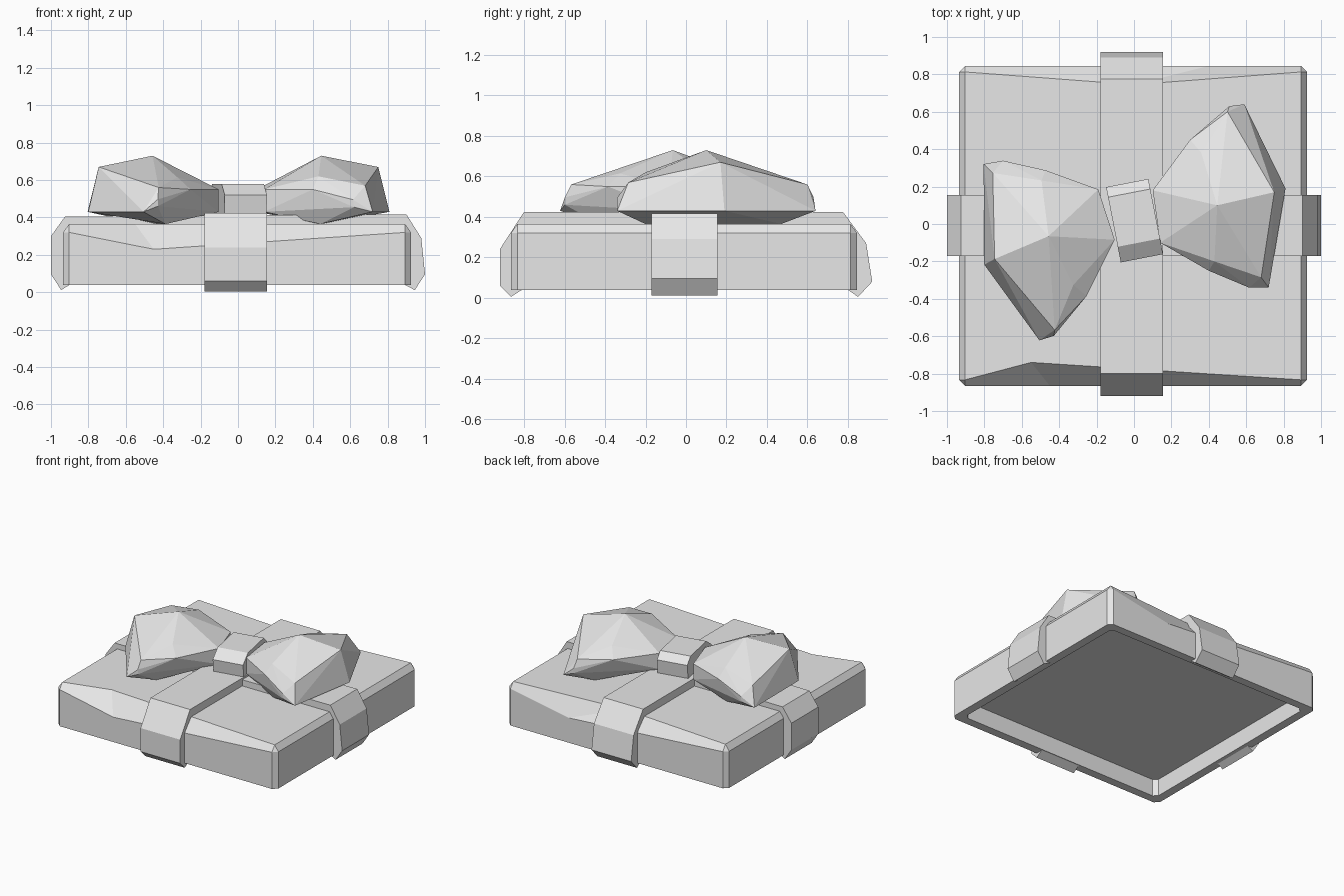
import bpy
import bmesh
from math import radians
from mathutils import Matrix, Vector

cube = bpy.data.objects.get("Cube")
if cube:
    bpy.data.objects.remove(cube, do_unlink=True)

grey = bpy.data.materials.new("light_grey")
grey.use_nodes = True
grey.diffuse_color = (0.8, 0.8, 0.8, 1)
grey.node_tree.nodes["Principled BSDF"].inputs["Base Color"].default_value = (0.8, 0.8, 0.8, 1)


def finish(name, bm):
    bmesh.ops.recalc_face_normals(bm, faces=bm.faces)
    mesh = bpy.data.meshes.new(name)
    bm.to_mesh(mesh)
    bm.free()
    mesh.materials.append(grey)
    obj = bpy.data.objects.new(name, mesh)
    bpy.context.collection.objects.link(obj)
    return obj


def skin(name, rings):
    """Join rings of points with quads and cap both ends."""
    bm = bmesh.new()
    loops = [[bm.verts.new(p) for p in ring] for ring in rings]
    count = len(loops[0])
    for a, b in zip(loops, loops[1:]):
        for i in range(count):
            j = (i + 1) % count
            bm.faces.new((a[i], a[j], b[j], b[i]))
    bm.faces.new(loops[0])
    bm.faces.new(loops[-1])
    bmesh.ops.remove_doubles(bm, verts=bm.verts, dist=0.0005)
    return finish(name, bm)


def hull(name, points, matrix):
    bm = bmesh.new()
    for p in points:
        bm.verts.new(matrix @ Vector(p))
    bmesh.ops.convex_hull(bm, input=bm.verts)
    loose = [v for v in bm.verts if not v.link_faces]
    bmesh.ops.delete(bm, geom=loose, context='VERTS')
    bmesh.ops.dissolve_limit(bm, angle_limit=radians(3), verts=bm.verts, edges=bm.edges)
    return finish(name, bm)


# Box: chamfered corners, sagging front and back top edges, hollow underside
L, R, F, B, C = -0.935, 0.925, -0.865, 0.845, 0.032
outline = [(L + C, F), (-0.45, F), (R - C, F), (R, F + C), (R, B - C),
           (R - C, B), (0.4, B), (L + C, B), (L, B - C), (L, F + C)]
lid = [(L + C, F + C), (-0.55, -0.74), (R - C, F + C), (R - C, F + C), (R - C, B - C),
       (R - C, B - C), (0, 0.745), (L + C, B - C), (L + C, B - C), (L + C, F + C)]
inner = [(x * 0.93, y * 0.925) for x, y in outline]
sag = (1, 6)
skin("box", [
    [(x, y, 0.17) for x, y in inner],
    [(x, y, 0.04) for x, y in inner],
    [(x, y, 0.04) for x, y in outline],
    [(x, y, 0.23 if i in sag else 0.32) for i, (x, y) in enumerate(outline)],
    [(x, y, 0.365) for x, y in lid],
])

# Ribbon straps: open bands wrapped over the box
strap_front_back = [(-0.81, 0.04), (-0.865, 0.005), (-0.92, 0.06), (-0.92, 0.24), (-0.8, 0.425),
                    (0.775, 0.425), (0.89, 0.27), (0.92, 0.08), (0.85, 0.005), (0.8, 0.04),
                    (0.8, 0.3), (0.74, 0.34), (-0.74, 0.34), (-0.81, 0.3)]
strap_sides = [(-0.9, 0.04), (-0.945, 0.012), (-1, 0.095), (-1, 0.3), (-0.925, 0.405),
               (0.9, 0.417), (0.98, 0.29), (1, 0.095), (0.945, 0.012), (0.89, 0.04),
               (0.89, 0.31), (0.85, 0.34), (-0.86, 0.34), (-0.9, 0.31)]
skin("ribbon_front_to_back", [[(x, u, z) for u, z in strap_front_back] for x in (-0.18, 0.155)])
skin("ribbon_side_to_side", [[(u, y, z) for u, z in strap_sides] for y in (-0.17, 0.155)])

# Bow loops: one faceted shape, turned round for the other side
loop = [
    # pinched end beside the knot
    (0.1, 0.18, 0.55), (0.14, -0.1, 0.55), (0.1, 0.18, 0.43), (0.14, -0.1, 0.43),
    # full middle
    (0.445, 0.1, 0.73), (0.43, -0.2, 0.62), (0.4, -0.25, 0.55), (0.36, 0.38, 0.615),
    (0.3, 0.45, 0.55), (0.44, 0.47, 0.365), (0.44, -0.2, 0.365),
    # outer end
    (0.5, 0.6, 0.56), (0.75, 0.17, 0.67), (0.68, -0.285, 0.57),
    (0.59, 0.64, 0.43), (0.81, 0.19, 0.43), (0.72, -0.34, 0.43),
    (0.615, -0.34, 0.495), (0.62, -0.34, 0.455), (0.51, 0.63, 0.497), (0.51, 0.63, 0.46),
]
pivot = Vector((-0.65, -0.15, 0))
turn = (Matrix.Translation(pivot) @ Matrix.Rotation(radians(10), 4, 'Z')
        @ Matrix.Translation(-pivot) @ Matrix.Rotation(radians(180), 4, 'Z'))
hull("bow_loop_left", loop, Matrix.Identity(4))
hull("bow_loop_right", loop, turn)

# Knot: short bevelled band at a slight angle
knot = [(-0.19, 0.41), (-0.205, 0.52), (-0.12, 0.578), (0.15, 0.578), (0.205, 0.53), (0.19, 0.41)]
hull("bow_knot", [(x, y, z) for x in (-0.115, 0.115) for y, z in knot],
     Matrix.Translation((0.003, 0.018, 0)) @ Matrix.Rotation(radians(11), 4, 'Z'))
